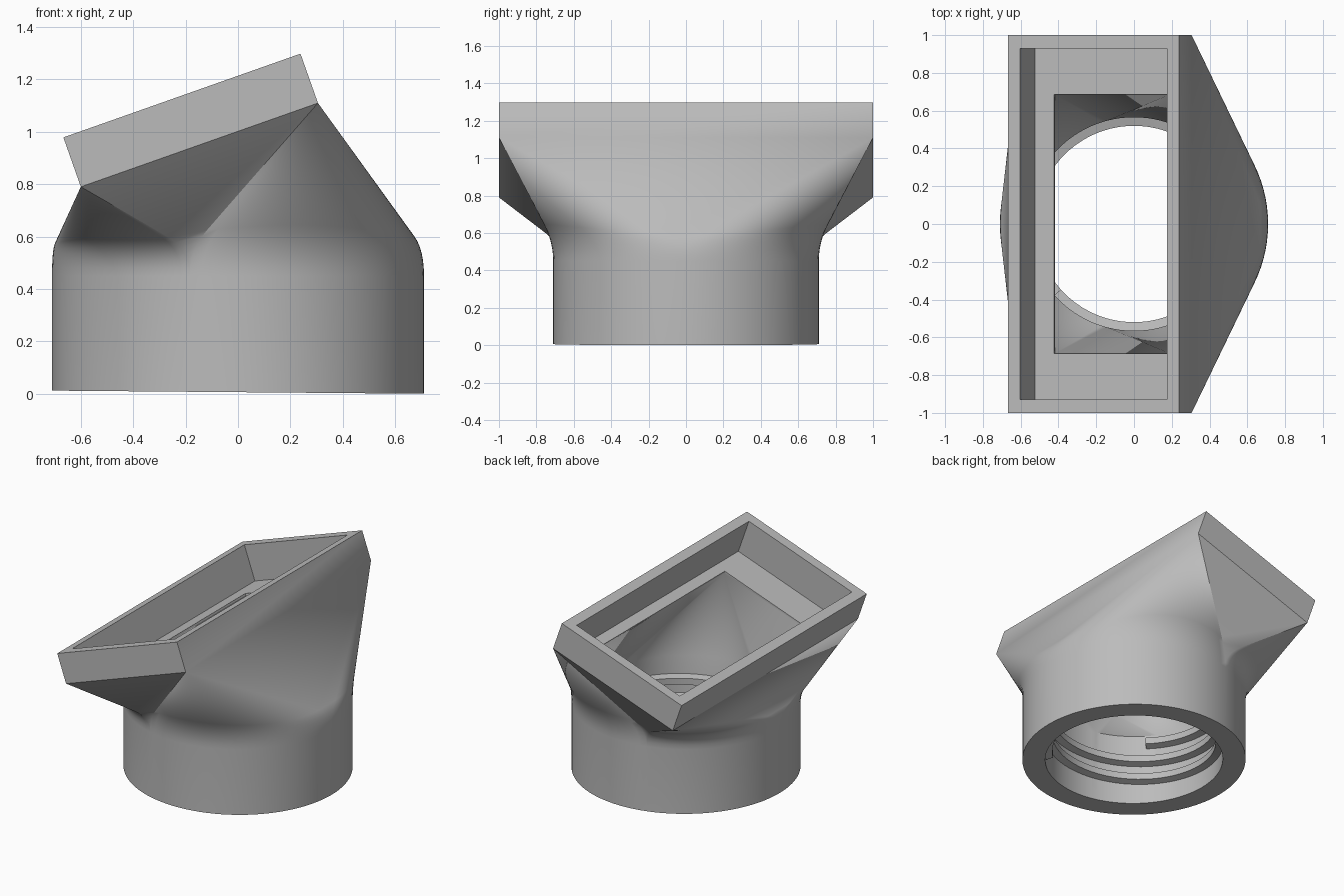
import bpy, bmesh, math
from mathutils import Vector

cube = bpy.data.objects.get("Cube")
if cube:
    bpy.data.objects.remove(cube, do_unlink=True)

# One plain grey plastic
grey = bpy.data.materials.new("plain grey")
grey.use_nodes = True
grey.diffuse_color = (0.5, 0.5, 0.5, 1)
grey.node_tree.nodes["Principled BSDF"].inputs["Base Color"].default_value = (0.5, 0.5, 0.5, 1)

R_OUT, R_IN, R_THREAD = 0.71, 0.565, 0.52
TILT = math.radians(19.45)
SPLITS = [0, 105, 180, 255, 360]   # arc of the neck that fans out to each tray corner
STEPS = 28


def finish(bm, name):
    bmesh.ops.recalc_face_normals(bm, faces=bm.faces)
    mesh = bpy.data.meshes.new(name)
    bm.to_mesh(mesh)
    bm.free()
    mesh.materials.append(grey)
    obj = bpy.data.objects.new(name, mesh)
    bpy.context.collection.objects.link(obj)
    bpy.ops.object.select_all(action='DESELECT')
    obj.select_set(True)
    bpy.context.view_layer.objects.active = obj
    bpy.ops.object.shade_smooth_by_angle(angle=math.radians(30))
    return obj


# Every ring has the same number of points: four arcs, one per tray corner
def circle(r, z):
    ring = []
    for a0, a1 in zip(SPLITS, SPLITS[1:]):
        for i in range(STEPS + 1):
            a = math.radians(a0 + (a1 - a0) * i / STEPS)
            ring.append(Vector((r * math.cos(a), r * math.sin(a), z)))
    return ring


def rectangle(u0, u1, half_y, w):
    """Rectangle in the tilted tray plane: u runs up the slope, w is the height above the tray base."""
    c, s = math.cos(TILT), math.sin(TILT)
    ring = []
    for u, y in ((u1, half_y), (u0, half_y), (u0, -half_y), (u1, -half_y)):
        ring += [Vector((-0.60 + u * c - w * s, y, 0.79 + u * s + w * c))] * (STEPS + 1)
    return ring


def slanted_base(r):
    ring = circle(r, 0)
    for p in ring:
        p.z = 0.006 * (1 - p.x / R_OUT)
    return ring


# Outer skin: neck, rounded shoulder, then flared transition to the tray
tray_base = rectangle(0, 0.96, 1.0, 0)
start, corner = circle(R_OUT, 0.45), circle(R_OUT, 0.55)
end = [c + (t - c).normalized() * 0.11 for c, t in zip(corner, tray_base)]
rings = [slanted_base(R_OUT)]
for k in range(7):
    t = k / 6
    rings.append([a * (1 - t) ** 2 + b * 2 * t * (1 - t) + c * t * t
                  for a, b, c in zip(start, corner, end)])
rings += [
    tray_base,
    rectangle(0, 0.96, 1.0, 0.2),              # tray rim, outside
    rectangle(0.067, 0.893, 0.93, 0.2),        # tray rim, inside
    rectangle(0.067, 0.893, 0.93, -0.04),      # tray floor
    rectangle(0.172, 0.82, 0.685, -0.04),      # opening in the floor
    rectangle(0.172, 0.82, 0.685, -0.055),     # thin lip of the opening
    circle(R_IN, 0.5),                         # funnel down to the bore
    slanted_base(R_IN),
]

# Funnel body: join neighbouring rings, merging points that coincide
bm = bmesh.new()
cache = {}


def vert(co):
    key = tuple(round(x, 5) + 0.0 for x in co)
    if key not in cache:
        cache[key] = bm.verts.new(co)
    return cache[key]


for r0, r1 in zip(rings, rings[1:] + rings[:1]):
    n = len(r0)
    for i in range(n):
        j = (i + 1) % n
        quad = list(dict.fromkeys(vert(p) for p in (r0[i], r0[j], r1[j], r1[i])))
        if len(quad) > 2:
            bm.faces.new(quad)
finish(bm, "funnel_body")

# Internal screw thread: a tapered section swept along a right-handed helix
bm = bmesh.new()
TURNS, PITCH, TOP, SEG = 2.75, 0.13, 0.44, 64
section = [(R_IN + 0.015, -0.038), (R_THREAD, -0.022), (R_THREAD, 0.022), (R_IN + 0.015, 0.038)]
count = int(TURNS * SEG)
previous = None
for i in range(count + 1):
    back = (count - i) / SEG
    a = math.radians(222) - back * math.tau
    z = TOP - back * PITCH
    loop = [bm.verts.new((r * math.cos(a), r * math.sin(a), z + dz)) for r, dz in section]
    if previous:
        for k in range(4):
            m = (k + 1) % 4
            bm.faces.new((previous[k], previous[m], loop[m], loop[k]))
    if i in (0, count):
        bm.faces.new(loop)
    previous = loop
finish(bm, "screw_thread")
